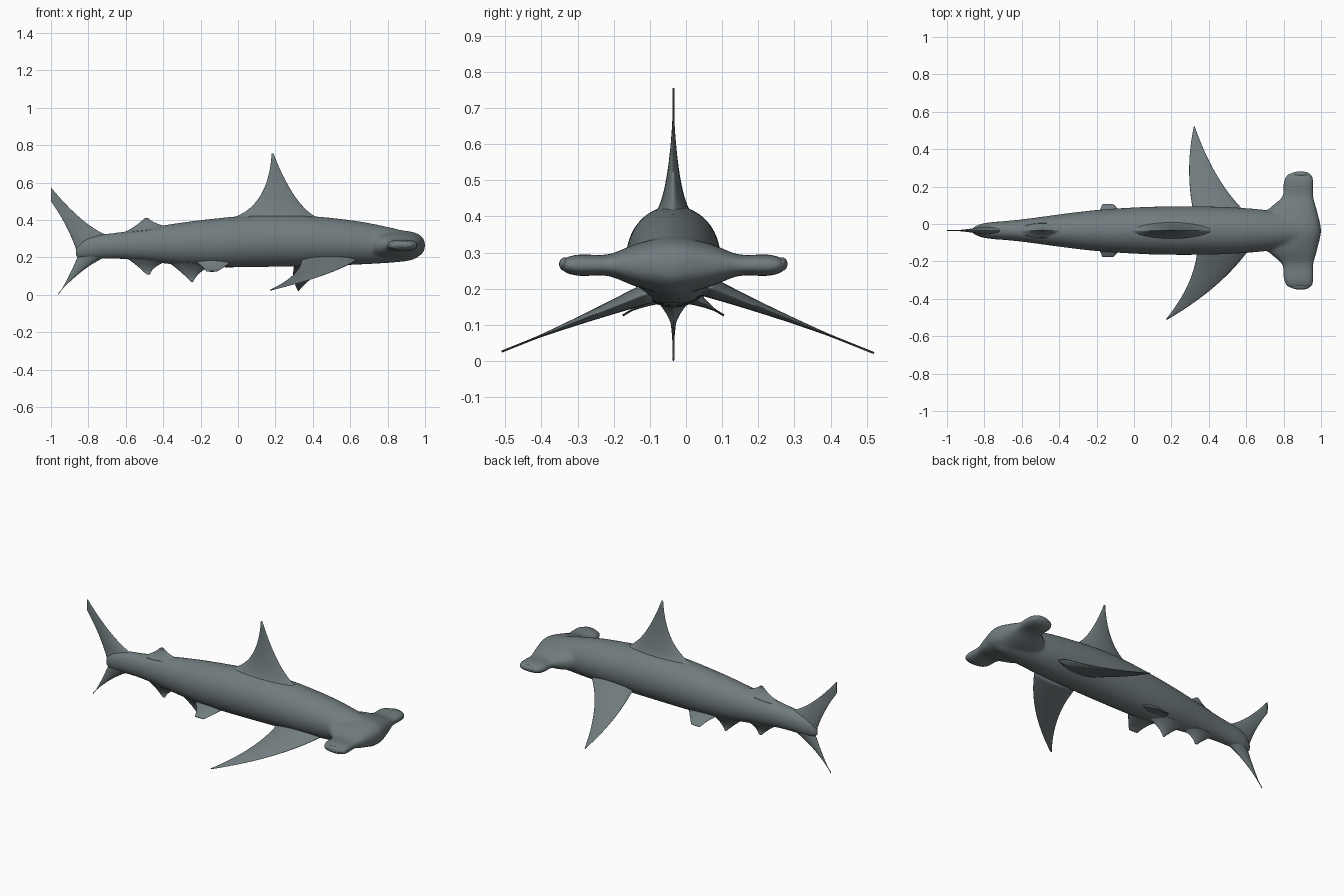
import bpy, bmesh, math
from mathutils import Vector

default_cube = bpy.data.objects.get("Cube")
if default_cube:
    bpy.data.objects.remove(default_cube)

MIDLINE = -0.035      # y of the plane of symmetry
SEGMENTS = 32         # vertices around every ring
STEPS = 10            # rings between neighbouring stations

# The single skin colour
GREY = (0.165, 0.2, 0.21, 1)
skin = bpy.data.materials.new("slate grey skin")
skin.use_nodes = True
skin.diffuse_color = GREY
shader = skin.node_tree.nodes["Principled BSDF"]
shader.inputs["Base Color"].default_value = GREY
shader.inputs["Roughness"].default_value = 0.7


def signed_power(value, power):
    return math.copysign(abs(value) ** power, value)


def loft(bm, sections, normal, chord_power, thickness_power):
    """Skin a row of rings, each given as lead point, trail point, half thickness."""
    normal = Vector(normal).normalized()
    rings = []
    for lead, trail, half in sections:
        lead, trail = Vector(lead), Vector(trail)
        centre, chord = (lead + trail) / 2, (lead - trail) / 2
        ring = []
        for k in range(SEGMENTS):
            angle = math.tau * k / SEGMENTS
            along = chord * signed_power(math.cos(angle), chord_power)
            across = normal * half * signed_power(math.sin(angle), thickness_power)
            ring.append(bm.verts.new(centre + along + across))
        rings.append(ring)
    for ring, following in zip(rings, rings[1:]):
        for k in range(SEGMENTS):
            bm.faces.new((ring[k - 1], ring[k], following[k], following[k - 1]))
    bm.faces.new(rings[0])
    bm.faces.new(rings[-1])


def make_object(name, bm):
    bmesh.ops.recalc_face_normals(bm, faces=bm.faces)
    for face in bm.faces:
        face.smooth = True
    mesh = bpy.data.meshes.new(name)
    bm.to_mesh(mesh)
    bm.free()
    mesh.materials.append(skin)
    obj = bpy.data.objects.new(name, mesh)
    bpy.context.collection.objects.link(obj)
    return obj


def smooth_rows(rows):
    """Pass a smooth curve through a few stations."""
    padded = [rows[0], *rows, rows[-1]]
    result = []
    for before, start, end, after in zip(padded, padded[1:], padded[2:], padded[3:]):
        for step in range(STEPS):
            t = step / STEPS
            row = []
            for a, b, c, d in zip(before, start, end, after):
                leave, arrive = (c - a) / 2, (d - b) / 2
                bend = 3 * (c - b) - 2 * leave - arrive
                twist = 2 * (b - c) + leave + arrive
                row.append(b + t * (leave + t * (bend + t * twist)))
            result.append(row)
    return result + [rows[-1]]


def edge_point(edge, t):
    """Point on a curved fin edge running from root past a control point to tip."""
    root, control, tip = (Vector(p) for p in edge)
    return root.lerp(control, t).lerp(control.lerp(tip, t), t)


def make_fin(name, rear, front, half, place, normal):
    """Blade between two curved edges, thick at the root and thin at the tip."""
    sections = []
    for step in range(STEPS * 2 + 1):
        t = step / (STEPS * 2)
        sections.append((place(*edge_point(front, t)), place(*edge_point(rear, t)),
                         max(half * (1 - t) ** 1.6, 0.003)))
    bm = bmesh.new()
    loft(bm, sections, normal, chord_power=1, thickness_power=1.3)
    make_object(name, bm)


def upright(x, z):
    return (x, MIDLINE, z)


def drooping(x, y):
    return (x, y, 0.23 - 0.4 * abs(y))


# Body: x, bottom, top, half width
body_rows = [(-0.87, 0.2, 0.25, 0.01), (-0.8, 0.19, 0.31, 0.04), (-0.6, 0.19, 0.34, 0.06),
             (-0.2, 0.15, 0.4, 0.11), (0.2, 0.15, 0.43, 0.13), (0.6, 0.16, 0.4, 0.12),
             (0.9, 0.18, 0.34, 0.08), (0.97, 0.21, 0.31, 0.04)]
bm = bmesh.new()
loft(bm, [(upright(x, top), upright(x, bottom), half)
          for x, bottom, top, half in smooth_rows(body_rows)],
     normal=(0, 1, 0), chord_power=1, thickness_power=1)

# Hammer head: sideways offset, rear x, front x, half thickness
head_rows = [(0, 0.7, 1, 0.08), (0.1, 0.71, 0.98, 0.06), (0.18, 0.79, 0.96, 0.03),
             (0.26, 0.8, 0.96, 0.03), (0.3, 0.82, 0.95, 0.02), (0.31, 0.86, 0.92, 0.01)]
mirrored = [(-offset, *rest) for offset, *rest in reversed(head_rows[1:])]
loft(bm, [((front, MIDLINE + offset, 0.265), (rear, MIDLINE + offset, 0.265), half)
          for offset, rear, front, half in smooth_rows(mirrored + head_rows)],
     normal=(0, 0, 1), chord_power=0.85, thickness_power=0.75)

# Fuse body and head into one soft skin
body = make_object("body_and_head", bm)
fuse = body.modifiers.new("fuse", "REMESH")
fuse.mode = "VOXEL"
fuse.voxel_size = 0.009
fuse.use_smooth_shade = True
soften = body.modifiers.new("soften", "SMOOTH")
soften.factor = 0.5
soften.iterations = 10

# Midline fins: rear edge and front edge in x and z, root half thickness
midline_fins = {
    "dorsal_fin": ([(-0.08, 0.4), (0.16, 0.44), (0.18, 0.755)],
                   [(0.47, 0.4), (0.32, 0.42), (0.19, 0.755)], 0.06),
    "rear_dorsal_fin": ([(-0.62, 0.33), (-0.55, 0.36), (-0.5, 0.41)],
                        [(-0.36, 0.36), (-0.45, 0.38), (-0.48, 0.41)], 0.04),
    "anal_fin": ([(-0.6, 0.2), (-0.54, 0.16), (-0.49, 0.11)],
                 [(-0.38, 0.18), (-0.46, 0.15), (-0.47, 0.11)], 0.04),
    "belly_fin": ([(-0.38, 0.18), (-0.31, 0.13), (-0.25, 0.07)],
                  [(-0.13, 0.16), (-0.21, 0.13), (-0.24, 0.07)], 0.05),
    "upper_tail_lobe": ([(-0.855, 0.21), (-0.9, 0.36), (-1, 0.5)],
                        [(-0.64, 0.3), (-0.8, 0.33), (-1, 0.575)], 0.03),
    "lower_tail_lobe": ([(-0.855, 0.21), (-0.9, 0.1), (-0.96, 0)],
                        [(-0.66, 0.22), (-0.8, 0.18), (-0.96, 0.01)], 0.03),
}
for name, (rear, front, half) in midline_fins.items():
    make_fin(name, rear, front, half, upright, normal=(0, 1, 0))

# Pectoral fins: edges in x and y, the right one swept further back
make_fin("right_pectoral_fin", [(0.34, -0.1), (0.34, -0.3), (0.17, -0.51)],
         [(0.64, -0.1), (0.49, -0.33), (0.18, -0.51)], 0.03, drooping, normal=(0, -0.4, 1))
make_fin("left_pectoral_fin", [(0.32, 0.05), (0.27, 0.29), (0.32, 0.52)],
         [(0.6, 0.06), (0.43, 0.22), (0.325, 0.52)], 0.03, drooping, normal=(0, 0.4, 1))

# Paired pelvic fins and the eyes at the ends of the hammer
for name, side in (("right", -1), ("left", 1)):
    def pelvic(x, offset):
        return (x, MIDLINE + side * offset, 0.21 - 0.6 * offset)

    make_fin(name + "_pelvic_fin", [(-0.25, 0.04), (-0.19, 0.08), (-0.17, 0.14)],
             [(-0.02, 0.04), (-0.07, 0.1), (-0.11, 0.14)], 0.03, pelvic,
             normal=(0, side * 0.6, 1))
    bpy.ops.mesh.primitive_uv_sphere_add(radius=1, location=(0.89, MIDLINE + side * 0.3, 0.268))
    eye = bpy.context.object
    eye.name = name + "_eye"
    eye.scale = (0.05, 0.016, 0.019)
    eye.data.materials.append(skin)
    bpy.ops.object.shade_smooth()
